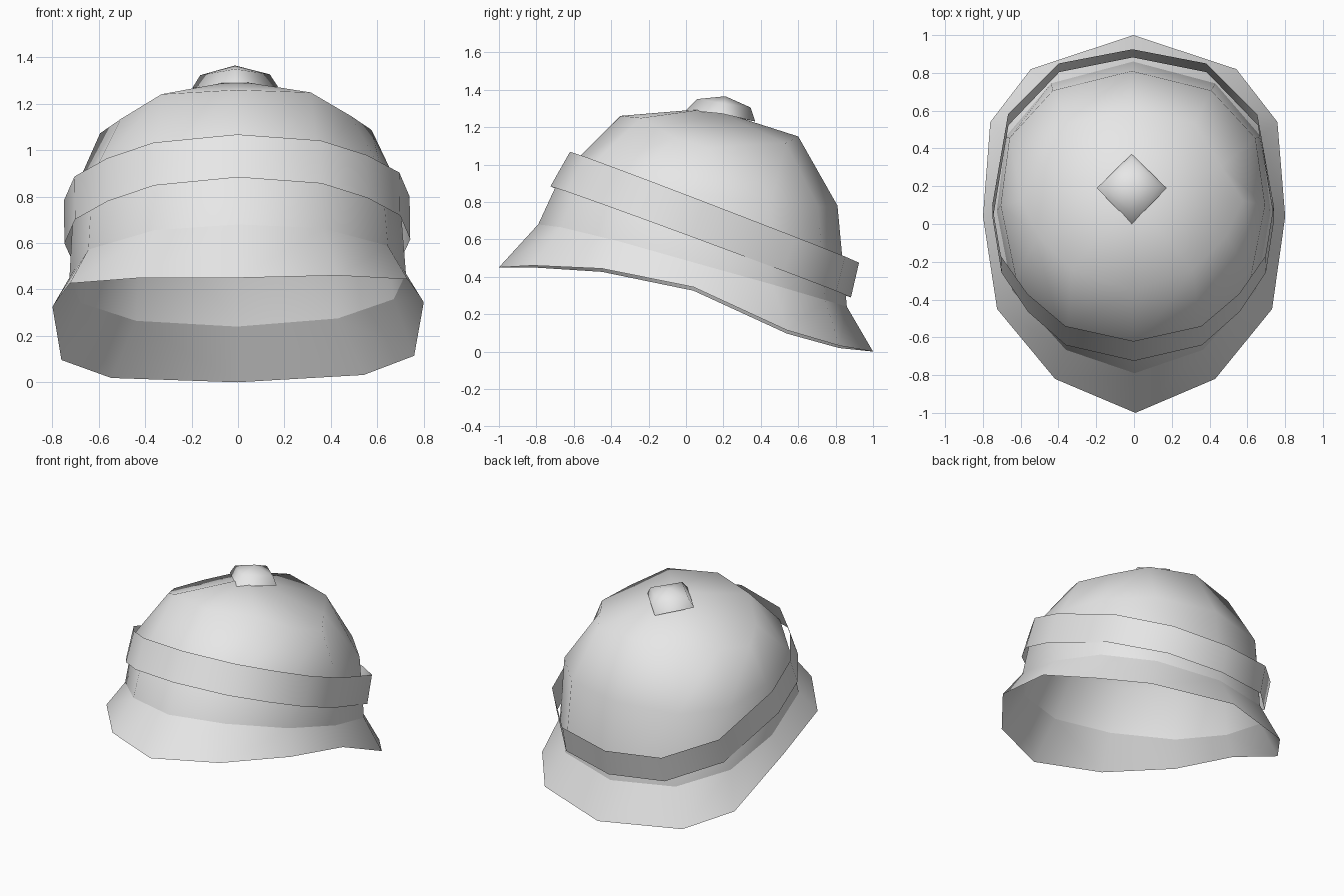
import bpy
import bmesh
import math

cube = bpy.data.objects.get("Cube")
if cube:
    bpy.data.objects.remove(cube, do_unlink=True)

grey = bpy.data.materials.new("light_grey")
grey.use_nodes = True
grey.diffuse_color = (0.8, 0.8, 0.8, 1)
grey.node_tree.nodes["Principled BSDF"].inputs["Base Color"].default_value = grey.diffuse_color

LEAN = 0.012  # slight sideways lean of the whole hat


def leaned(p):
    x, y, z = p
    return (x - LEAN * (z - .4) - .008 * y, y, z + LEAN * x)


def mirrored(half):
    """Closes a front-to-back half outline into a full ring."""
    return half + [(-x, y, z) for x, y, z in half[-2:0:-1]]


def ring(plan, width, front, back, heights):
    """Stretches a unit half plan to a width and a front-to-back span."""
    mid, depth = (front + back) / 2, (back - front) / 2
    return mirrored([(x * width, mid + y * depth, z) for (x, y), z in zip(plan, heights)])


def loft(name, rings, apex=None, inward=False):
    """Skins rings from bottom to top, with an optional closing point."""
    bm = bmesh.new()
    rows = [[bm.verts.new(leaned(p)) for p in r] for r in rings]
    n = len(rows[0])
    for low, high in zip(rows, rows[1:]):
        for i in range(n):
            j = (i + 1) % n
            bm.faces.new((low[i], low[j], high[j], high[i]))
    if apex:
        top = bm.verts.new(leaned(apex))
        for i in range(n):
            bm.faces.new((rows[-1][i], rows[-1][(i + 1) % n], top))
    if inward:
        bmesh.ops.reverse_faces(bm, faces=bm.faces[:])
    mesh = bpy.data.meshes.new(name)
    bm.to_mesh(mesh)
    bm.free()
    mesh.materials.append(grey)
    obj = bpy.data.objects.new(name, mesh)
    bpy.context.collection.objects.link(obj)
    bpy.ops.object.select_all(action="DESELECT")
    obj.select_set(True)
    bpy.context.view_layer.objects.active = obj
    bpy.ops.object.shade_smooth_by_angle(angle=math.radians(100))


def inset(points, scale, drop):
    """Moves a ring inward and down for the lining."""
    return [(x * scale, .1 + (y - .1) * scale, z - drop) for x, y, z in points]


# Half outlines, front to back
brim_plan = [(0, -1), (.53, -.82), (.91, -.45), (1, .04), (.95, .54), (.68, .82), (0, 1)]
dome_plan = [(0, -1), (.5, -.85), (.89, -.47), (1, .04), (.93, .52), (.6, .86), (0, 1)]
cap_plan = [(0, -1), (.55, -.77), (.85, -.4), (1, 0), (.81, .38), (.57, .86), (0, 1)]

# Rings shared by the brim, the crown and its lining
edge = ring(brim_plan, .8, -1, 1, [.45, .455, .435, .335, .105, .025, 0])
crease = ring(dome_plan, .725, -.79, .86, [.68, .66, .58, .46, .35, .27, .24])
middle = ring(dome_plan, .7, -.67, .81, [.94, .94, .9, .83, .78, .77, .78])
upper = ring(cap_plan, .585, -.35, .6, [1.26, 1.245, 1.14, 1.08, 1.1, 1.11, 1.15])

# Flared brim, open underneath
loft("brim", [edge, crease])

# Domed crown and the lining inside it
loft("crown", [crease, middle, upper], apex=(0, .13, 1.3))
loft("crown_lining", [crease, inset(middle, .95, .015), inset(upper, .93, .036)],
     apex=(0, .13, 1.26), inward=True)

# Tilted band around the crown, a thin strip
band_plan = [(0, -.62), (.36, -.54), (.56, -.37), (.7, -.17), (.745, .1),
             (.66, .58), (.39, .85), (0, .925)]
band_top = [(x, y, .83 - .384 * y) for x, y in band_plan]
band_low = [(x, y - .08 + y * .04, z - .185) for x, y, z in band_top]
loft("band", [mirrored(band_low), mirrored(band_top)])

# Four-sided knob on top
knob_low = mirrored([(0, 0, 1.29), (.185, .19, 1.27), (0, .37, 1.23)])
knob_top = mirrored([(0, .06, 1.35), (.15, .2, 1.325), (0, .345, 1.305)])
loft("top_knob", [knob_low, knob_top], apex=(0, .21, 1.365))
